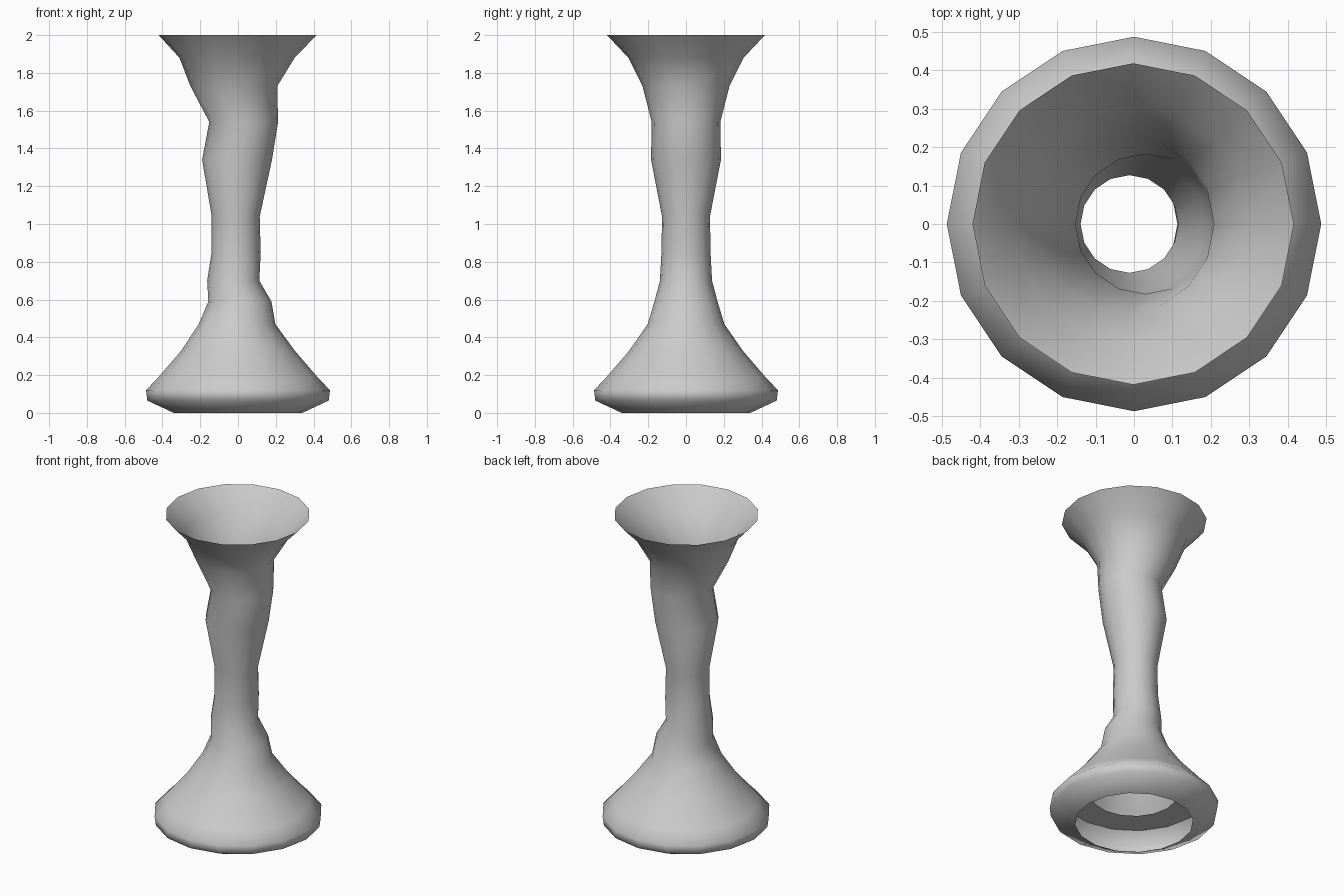
import bpy, bmesh
from math import cos, sin, pi

if "Cube" in bpy.data.objects:
    bpy.data.objects.remove(bpy.data.objects["Cube"])

SIDES = 16


def lathe(name, rings):
    """Open tube through rings of (radius, height, x offset)."""
    bm = bmesh.new()
    loops = []
    for r, z, dx in rings:
        loops.append([bm.verts.new((dx + r * cos(2 * pi * i / SIDES),
                                    r * sin(2 * pi * i / SIDES), z))
                      for i in range(SIDES)])
    for a, b in zip(loops, loops[1:]):
        for i in range(SIDES):
            j = (i + 1) % SIDES
            bm.faces.new((a[i], a[j], b[j], b[i]))
    mesh = bpy.data.meshes.new(name)
    bm.to_mesh(mesh)
    bm.free()
    for p in mesh.polygons:
        p.use_smooth = True
    ob = bpy.data.objects.new(name, mesh)
    bpy.context.collection.objects.link(ob)
    return ob


# Open flared body with a slightly wandering stem
lathe("vase_body", [
    (0.34, 0.0, 0), (0.48, 0.065, 0), (0.487, 0.12, 0), (0.42, 0.19, 0),
    (0.30, 0.33, 0), (0.203, 0.47, -0.005), (0.167, 0.59, 0.01),
    (0.138, 0.70, -0.025), (0.13, 0.85, -0.01), (0.127, 1.04, -0.012),
    (0.185, 1.34, -0.005), (0.182, 1.54, 0.03), (0.23, 1.73, -0.022),
    (0.305, 1.88, -0.005), (0.418, 2.0, -0.002),
])

# Flat inner ledge inside the hollow foot
lathe("foot_ledge", [(0.42, 0.187, 0), (0.25, 0.187, 0)])
